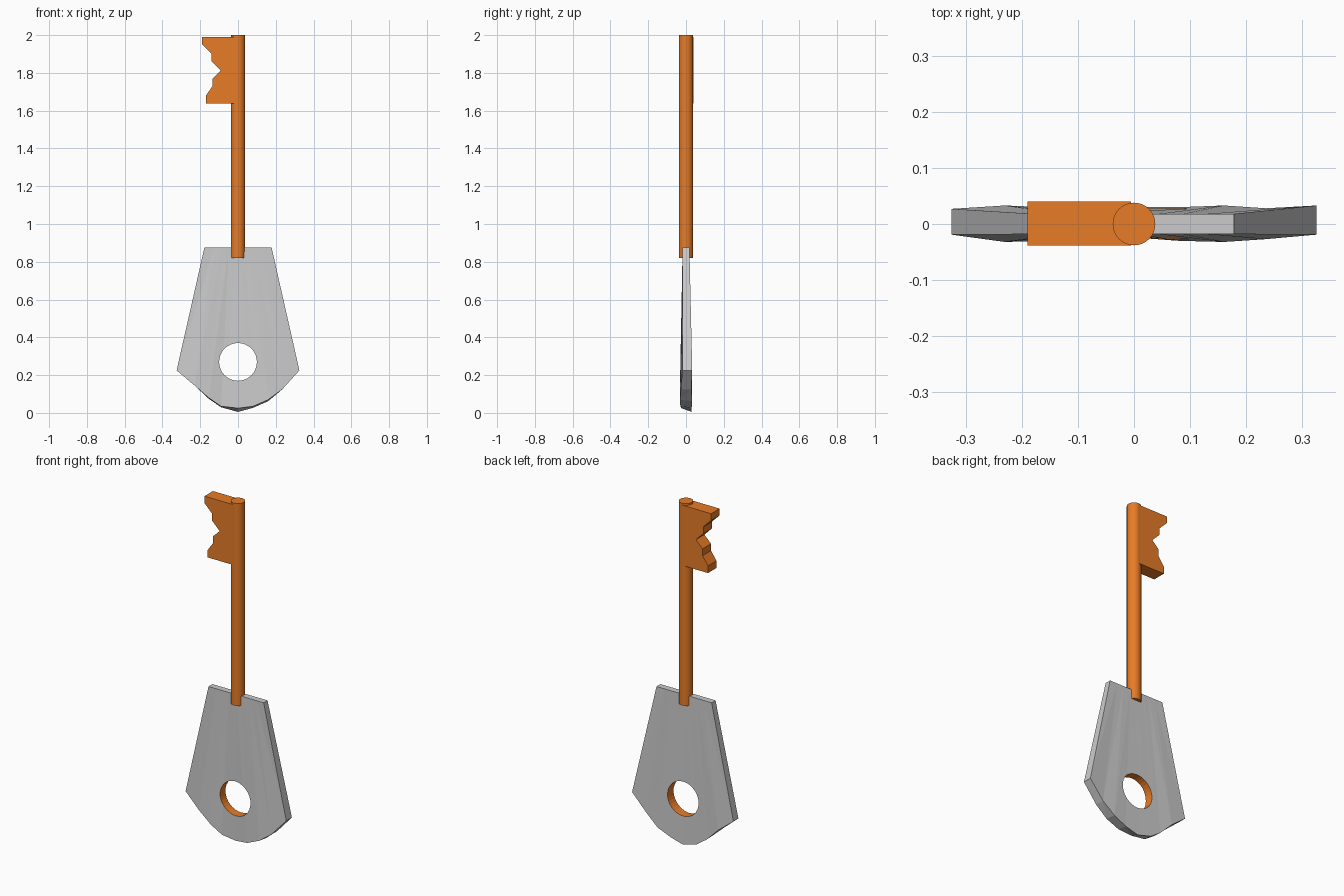
import bpy, bmesh

if "Cube" in bpy.data.objects:
    bpy.data.objects.remove(bpy.data.objects["Cube"])

def material(name, col):
    m = bpy.data.materials.new(name)
    m.diffuse_color = (*col, 1)
    m.use_nodes = True
    m.node_tree.nodes["Principled BSDF"].inputs["Base Color"].default_value = m.diffuse_color
    return m

orange = material("orange", (0.8, 0.2, 0.02))
grey = material("grey", (0.8, 0.8, 0.8))

def finish(bm, name, mat):
    bmesh.ops.recalc_face_normals(bm, faces=bm.faces)
    me = bpy.data.meshes.new(name)
    bm.to_mesh(me)
    bm.free()
    me.materials.append(mat)
    ob = bpy.data.objects.new(name, me)
    bpy.context.collection.objects.link(ob)
    return ob

def cylinder(name, r, depth, loc, rot=(0, 0, 0), sides=32):
    bpy.ops.mesh.primitive_cylinder_add(vertices=sides, radius=r, depth=depth,
                                        location=loc, rotation=rot)
    ob = bpy.context.object
    ob.name = name
    ob.data.materials.append(orange)
    return ob

# Round shaft
cylinder("shaft", 0.038, 1.18, (0, 0, 1.41))
bpy.ops.object.shade_smooth_by_angle()

# Toothed bit, extruded through the shaft thickness
profile = [(-0.005, 1.99), (-0.19, 1.99), (-0.19, 1.95), (-0.14, 1.90), (-0.14, 1.86),
           (-0.092, 1.812), (-0.135, 1.77), (-0.135, 1.73), (-0.17, 1.68),
           (-0.17, 1.638), (-0.005, 1.638)]
bm = bmesh.new()
face = bm.faces.new([bm.verts.new((x, -0.038, z)) for x, z in profile])
ext = bmesh.ops.extrude_face_region(bm, geom=[face])
bmesh.ops.translate(bm, vec=(0, 0.078, 0),
                    verts=[v for v in ext["geom"] if isinstance(v, bmesh.types.BMVert)])
finish(bm, "bit", orange)

# Fan-shaped bow: columns of (x, front z, back z, front y, back y) at the lower edge
columns = [(-0.325, 0.225, 0.225, -0.019, 0.027), (-0.23, 0.145, 0.15, -0.032, 0.033),
           (-0.155, 0.08, 0.075, -0.03, 0.03), (-0.09, 0.035, 0.03, -0.021, 0.03),
           (0.0, 0.025, 0.005, -0.024, 0.03), (0.08, 0.035, 0.027, -0.03, 0.03),
           (0.16, 0.07, 0.062, -0.032, 0.033), (0.235, 0.125, 0.125, -0.027, 0.028),
           (0.325, 0.225, 0.225, -0.019, 0.033)]
bm = bmesh.new()
rings = []
for x, zf, zb, yf, yb in columns:
    tx = x * 0.178 / 0.325
    rings.append([bm.verts.new(p) for p in
                  ((x, yf, zf), (tx, -0.018, 0.875), (tx, 0.018, 0.875), (x, yb, zb))])
for a, b in zip(rings, rings[1:]):
    for i in range(4):
        j = (i + 1) % 4
        bm.faces.new((a[i], a[j], b[j], b[i]))
bm.faces.new(rings[0])
bm.faces.new(rings[-1])
bmesh.ops.triangulate(bm, faces=bm.faces)
bow = finish(bm, "bow", grey)

# Round ring hole with an orange wall
cutter = cylinder("hole_cutter", 0.1, 0.3, (0, 0, 0.27), (1.5707963, 0, 0))
mod = bow.modifiers.new("hole", "BOOLEAN")
mod.object = cutter
mod.operation = "DIFFERENCE"
mod.solver = "EXACT"
mod.material_mode = "TRANSFER"
bpy.context.view_layer.objects.active = bow
bpy.ops.object.modifier_apply(modifier="hole")
bpy.data.objects.remove(cutter)
